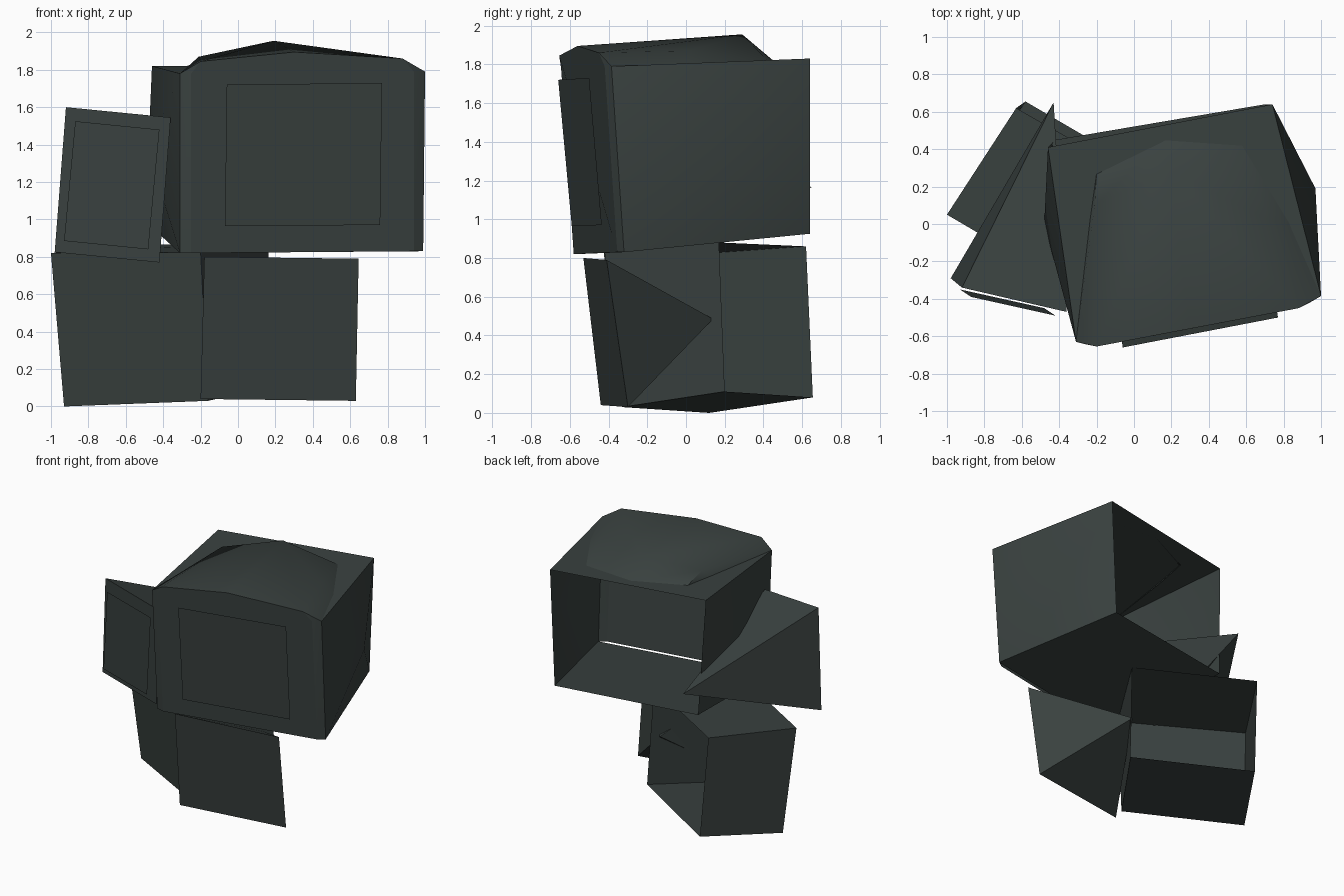
import bpy, math
from mathutils import Vector as V

if "Cube" in bpy.data.objects:
    bpy.data.objects.remove(bpy.data.objects["Cube"])

mat = bpy.data.materials.new("dark slate")
mat.diffuse_color = (0.042, 0.054, 0.051, 1)
mat.use_nodes = True
mat.node_tree.nodes["Principled BSDF"].inputs["Base Color"].default_value = mat.diffuse_color


def make(name, verts, faces, angle=35):
    """Mesh object with soft shading up to the given crease angle."""
    me = bpy.data.meshes.new(name)
    me.from_pydata([tuple(v) for v in verts], [], faces)
    me.materials.append(mat)
    ob = bpy.data.objects.new(name, me)
    bpy.context.collection.objects.link(ob)
    bpy.ops.object.select_all(action='DESELECT')
    ob.select_set(True)
    bpy.context.view_layer.objects.active = ob
    bpy.ops.object.shade_smooth_by_angle(angle=math.radians(angle))
    return ob


def screen_tube(name, corners, apex):
    """Flat front quad with a pyramid tapering to an apex behind it."""
    make(name, corners + [apex],
         [(0, 1, 2, 3)] + [((i + 1) % 4, i, 4) for i in range(4)])


def plate(name, corners):
    make(name, corners, [(0, 1, 2, 3)])


# Upper cabinet: open back and front, side panels bulging to a centre point
# corner order: front-left, front-right, back-right, back-left (bottom, then top)
low = [(-.31, -.565, .82), (.99, -.32, .83), (.70, .64, .925), (-.42, .45, .92)]
top = [(-.31, -.63, 1.78), (1.0, -.385, 1.79), (.74, .64, 1.83), (-.46, .41, 1.82)]
bulges = [(.97, .19, 1.34), (-.48, 0, 1.36)]
faces = [(3, 2, 1, 0), (4, 5, 6, 7)]
for c, loop in ((8, (1, 2, 6, 5)), (9, (3, 0, 4, 7))):
    faces += [(loop[i], loop[(i + 1) % 4], c) for i in range(4)]
make("upper_cabinet", low + top + bulges, faces)

# Front bezel with arched top, plus the narrow side strips
bezel = [(-.25, -.58, .82), (.94, -.355, .83), (.94, -.42, 1.79),
         (.88, -.45, 1.86), (.30, -.56, 1.895), (-.20, -.655, 1.845),
         (-.25, -.645, 1.78)]
make("front_bezel", bezel + [low[0], top[0], low[1], top[1]],
     [tuple(range(7)), (7, 0, 6, 8), (1, 9, 10, 2), (8, 6, 5), (2, 10, 3)], 20)

# Domed hood from the arch back to a raised peak and down to the roof
hood = [bezel[5], bezel[4], bezel[3],
        (-.21, .10, 1.87), (.19, .29, 1.955), (.72, .02, 1.87),
        (-.20, .28, 1.81), (.165, .45, 1.82), (.58, .42, 1.82),
        top[0], (-.24, .0, 1.795), (.84, .0, 1.80), top[1]]
make("domed_hood", hood,
     [(0, 1, 4), (0, 4, 3), (1, 2, 4), (2, 5, 4), (3, 4, 7, 6), (4, 5, 8, 7),
      (9, 0, 3, 10), (10, 3, 6), (2, 12, 11, 5), (5, 11, 8)], 40)

plate("main_screen_plate", [(-.07, -.59, .965), (.76, -.435, .97),
                            (.77, -.50, 1.73), (-.06, -.66, 1.72)])

# Small tilted screen leaning on the left
screen_tube("left_screen", [(-.98, -.29, .825), (-.42, -.42, .77),
                            (-.36, -.47, 1.545), (-.92, -.34, 1.60)],
            (-.43, .65, 1.165))
plate("left_screen_plate", [(-.93, -.35, .885), (-.48, -.45, .84),
                            (-.42, -.49, 1.48), (-.87, -.39, 1.525)])

# Lower cabinet: turned box with its back side open
make("lower_cabinet",
     [(-.93, .12, 0), (-.16, -.33, .03), (.20, .20, .11), (-.58, .655, .08),
      (-1.0, .05, .82), (-.20, -.42, .825), (.16, .17, .88), (-.63, .62, .86)],
     [(3, 2, 1, 0), (4, 5, 6, 7), (0, 1, 5, 4), (1, 2, 6, 5), (3, 0, 4, 7)])

# Lower right screen whose tube pokes into the lower cabinet
screen_tube("lower_screen", [(-.20, -.44, .04), (.63, -.30, .03),
                             (.645, -.41, .79), (-.18, -.53, .80)],
            (.13, .14, .485))
